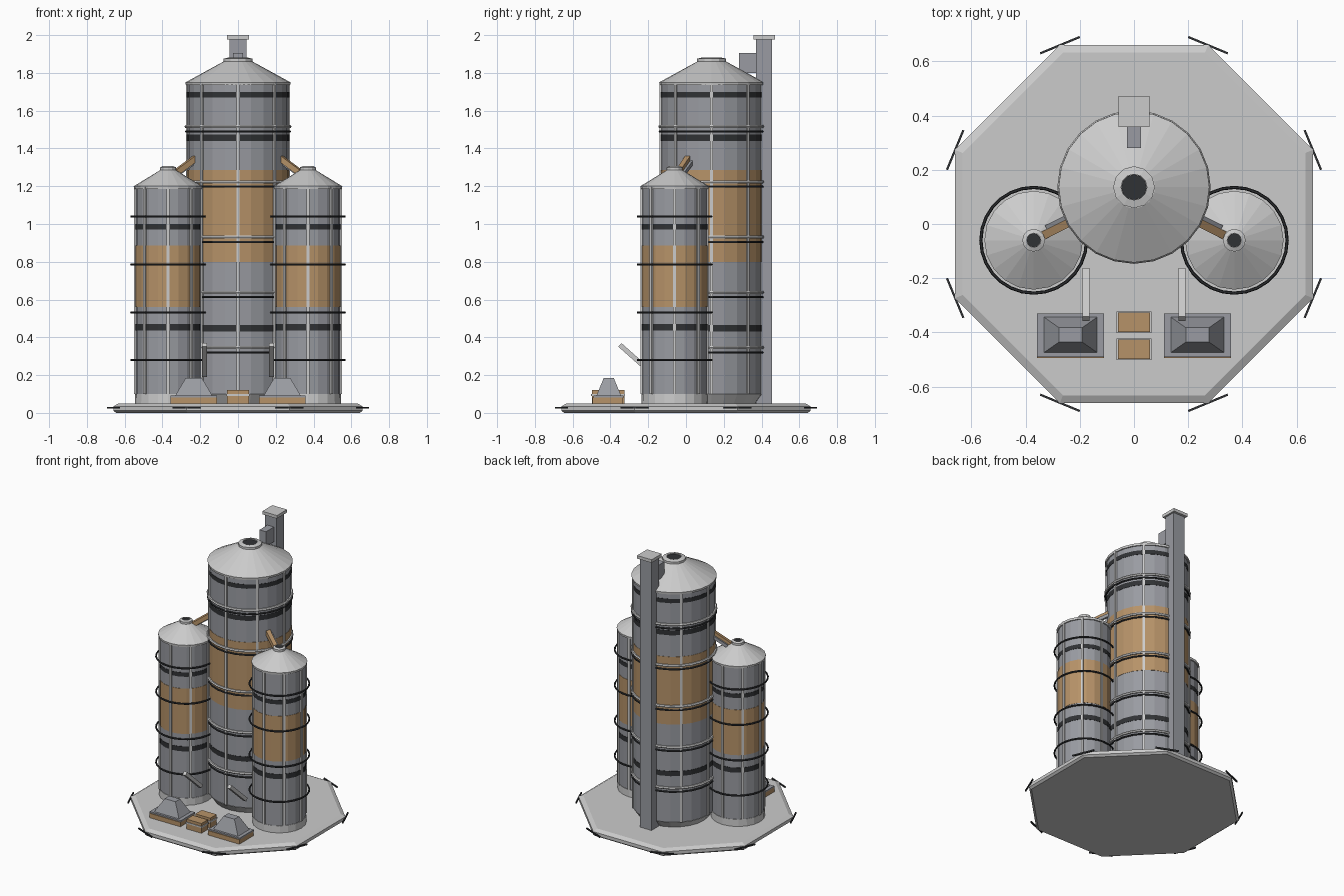
import bpy, bmesh
from math import sin, cos, pi, radians
from mathutils import Vector, Matrix

if "Cube" in bpy.data.objects:
    bpy.data.objects.remove(bpy.data.objects["Cube"])


def material(name, rgb):
    m = bpy.data.materials.new(name)
    m.diffuse_color = (*rgb, 1)
    m.use_nodes = True
    m.node_tree.nodes["Principled BSDF"].inputs["Base Color"].default_value = m.diffuse_color
    return m


TAN = material("tan_paint", (0.47, 0.29, 0.14))
DARK = material("dark_metal", (0.03, 0.032, 0.035))
STEEL = material("blue_grey_steel", (0.32, 0.33, 0.36))


def finish(name, bm, mat=None):
    bmesh.ops.recalc_face_normals(bm, faces=bm.faces)
    me = bpy.data.meshes.new(name)
    bm.to_mesh(me)
    bm.free()
    ob = bpy.data.objects.new(name, me)
    bpy.context.collection.objects.link(ob)
    if mat:
        me.materials.append(mat)
    return ob


def lathe(name, profile, segs, centre=(0, 0), mat=None, closed=False, turn=0.0):
    """Revolve (radius, z) points about a vertical axis; r = 0 ends close it."""
    bm = bmesh.new()
    rings = [[bm.verts.new((centre[0] + r * cos(turn + 2 * pi * i / segs),
                            centre[1] + r * sin(turn + 2 * pi * i / segs), z))
              for i in range(segs)] for r, z in profile]
    pairs = list(zip(rings, rings[1:]))
    if closed:
        pairs.append((rings[-1], rings[0]))
    for a, b in pairs:
        for i in range(segs):
            j = (i + 1) % segs
            bm.faces.new((a[i], a[j], b[j], b[i]))
    if not closed:
        bm.faces.new(rings[0])
        bm.faces.new(rings[-1])
    return finish(name, bm, mat)


def hoop(name, radius, z, thick, segs, centre, mat=None):
    prof = [(radius + thick * cos(k * pi / 3), z + thick * sin(k * pi / 3)) for k in range(6)]
    return lathe(name, prof, segs, centre, mat, closed=True)


def box(name, x, y, z, mat=None, top=(1, 1)):
    """Box from (min, max) ranges; top scales the upper face for a frustum."""
    bm = bmesh.new()
    bmesh.ops.create_cube(bm, size=1)
    for v in bm.verts:
        sx, sy = top if v.co.z > 0 else (1, 1)
        v.co = Vector(((x[0] + x[1]) / 2 + v.co.x * (x[1] - x[0]) * sx,
                       (y[0] + y[1]) / 2 + v.co.y * (y[1] - y[0]) * sy,
                       z[0] if v.co.z < 0 else z[1]))
    return finish(name, bm, mat)


def bar(name, a, b, width, height, mat=None):
    """Rectangular beam between two points."""
    a, b = Vector(a), Vector(b)
    bm = bmesh.new()
    bmesh.ops.create_cube(bm, size=1)
    rot = (b - a).to_track_quat('Y', 'Z').to_matrix().to_4x4()
    bm.transform(Matrix.Translation((a + b) / 2) @ rot @
                 Matrix.Diagonal((width, (b - a).length, height, 1)))
    return finish(name, bm, mat)


def ribs(name, radius, z0, z1, count, centre, width):
    """Vertical battens around a silo."""
    bm = bmesh.new()
    for i in range(count):
        m = (Matrix.Translation((*centre, (z0 + z1) / 2)) @
             Matrix.Rotation(2 * pi * i / count, 4, 'Z') @
             Matrix.Translation((radius, 0, 0)) @
             Matrix.Diagonal((0.016, width, z1 - z0, 1)))
        bmesh.ops.create_cube(bm, size=1, matrix=m)
    return finish(name, bm)


def silo(name, c, r, z1, z2, cap_r, segs, bands, tan, foot_r):
    """Shell, painted bands, battens, conical roof and vent collar."""
    lathe(name + "_foot", [(foot_r, 0.05), (r + 0.003, 0.1)], segs, c)
    lathe(name + "_shell", [(r, 0.1), (r, z1)], segs, c, STEEL)
    for lo, hi in bands:
        lathe(name + "_dark_band", [(r + 0.002, lo), (r + 0.002, hi)], segs, c, DARK)
    lathe(name + "_tan_band", [(r + 0.002, tan[0]), (r + 0.002, tan[1])], segs, c, TAN)
    ribs(name + "_battens", r, 0.1, z1 - 0.005, 8, c, 0.016)
    lathe(name + "_roof", [(r + 0.008, z1 - 0.015), (r + 0.01, z1), (cap_r, z2)], segs, c)
    lathe(name + "_vent_collar", [(cap_r, z2 - 0.01), (cap_r, z2 + 0.015),
          (cap_r * 0.62, z2 + 0.022), (cap_r * 0.62, z2)], 12, c, closed=True)
    lathe(name + "_vent_opening", [(cap_r * 0.61, z2), (cap_r * 0.61, z2 + 0.016)], 12, c, DARK)


# Octagonal base slab with chamfered rim and dark corner guards
K = 1 / cos(pi / 8)
lathe("base_slab", [(0.645 * K, 0), (0.66 * K, 0.012), (0.66 * K, 0.035), (0.632 * K, 0.05)],
      8, turn=pi / 8)
for i in range(8):
    a = pi / 8 + i * pi / 4
    p = Vector((cos(a), sin(a), 0)) * 0.714 + Vector((0, 0, 0.027))
    t = Vector((-sin(a), cos(a), 0)) * 0.079
    bar("corner_guard", p - t, p + t, 0.008, 0.01, DARK)

# Tall central silo with stiffening hoops
C = (0, 0.136)
silo("main_silo", C, 0.268, 1.75, 1.86, 0.077, 24,
     [(1.67, 1.70), (1.44, 1.475), (0.43, 0.465)], (0.80, 1.285), 0.235)
for i in range(5):
    z = 0.32 + i * 0.2925
    hoop("main_silo_hoop", 0.274, z + 0.026, 0.009, 24, C)
    hoop("main_silo_dark_hoop", 0.275, z, 0.006, 24, C, DARK)

# Parts mirrored left and right
for s, side in ((-1, "left"), (1, "right")):
    c = (s * 0.37, -0.06)
    silo(side + "_silo", c, 0.172, 1.20, 1.285, 0.042, 20,
         [(0.97, 1.0), (0.435, 0.47)], (0.56, 0.885), 0.176)
    for z in (0.28, 0.532, 0.786, 1.04):
        hoop(side + "_silo_hoop", 0.195, z, 0.006, 28, c, DARK)

    # Transfer chute from main silo to side silo
    bar(side + "_chute", (s * 0.33, -0.04, 1.27), (s * 0.22, 0.015, 1.352), 0.03, 0.03, TAN)
    bar(side + "_chute_backing", (s * 0.318, -0.015, 1.268), (s * 0.21, 0.039, 1.345),
        0.026, 0.02, STEEL)

    # Slanted discharge spout
    bar(side + "_spout", (s * 0.177, -0.35, 0.36), (s * 0.177, -0.17, 0.20), 0.025, 0.025)

    # Receiving hopper on a tan plinth
    x = sorted((s * 0.11, s * 0.357))
    box(side + "_hopper_plinth", x, (-0.495, -0.335), (0.05, 0.082), TAN)
    box(side + "_hopper_tray", x, (-0.49, -0.33), (0.08, 0.092), STEEL)
    box(side + "_hopper_hood", sorted((s * 0.135, s * 0.333)), (-0.475, -0.343),
        (0.09, 0.185), STEEL, (0.43, 0.4))

# Elevator leg at the back with cap and head box
box("elevator_leg", (-0.045, 0.045), (0.37, 0.455), (0.05, 1.985), STEEL)
box("elevator_cap", (-0.058, 0.058), (0.358, 0.472), (1.978, 2.0))
box("elevator_head_box", (-0.026, 0.026), (0.28, 0.375), (1.80, 1.905), STEEL)

# Crates between the hoppers
for y in (-0.4625, -0.3625):
    box("crate", (-0.059, 0.059), (y - 0.036, y + 0.036), (0.05, 0.12), TAN)
    box("crate_frame", (-0.064, 0.064), (y - 0.04, y + 0.04), (0.09, 0.1))
